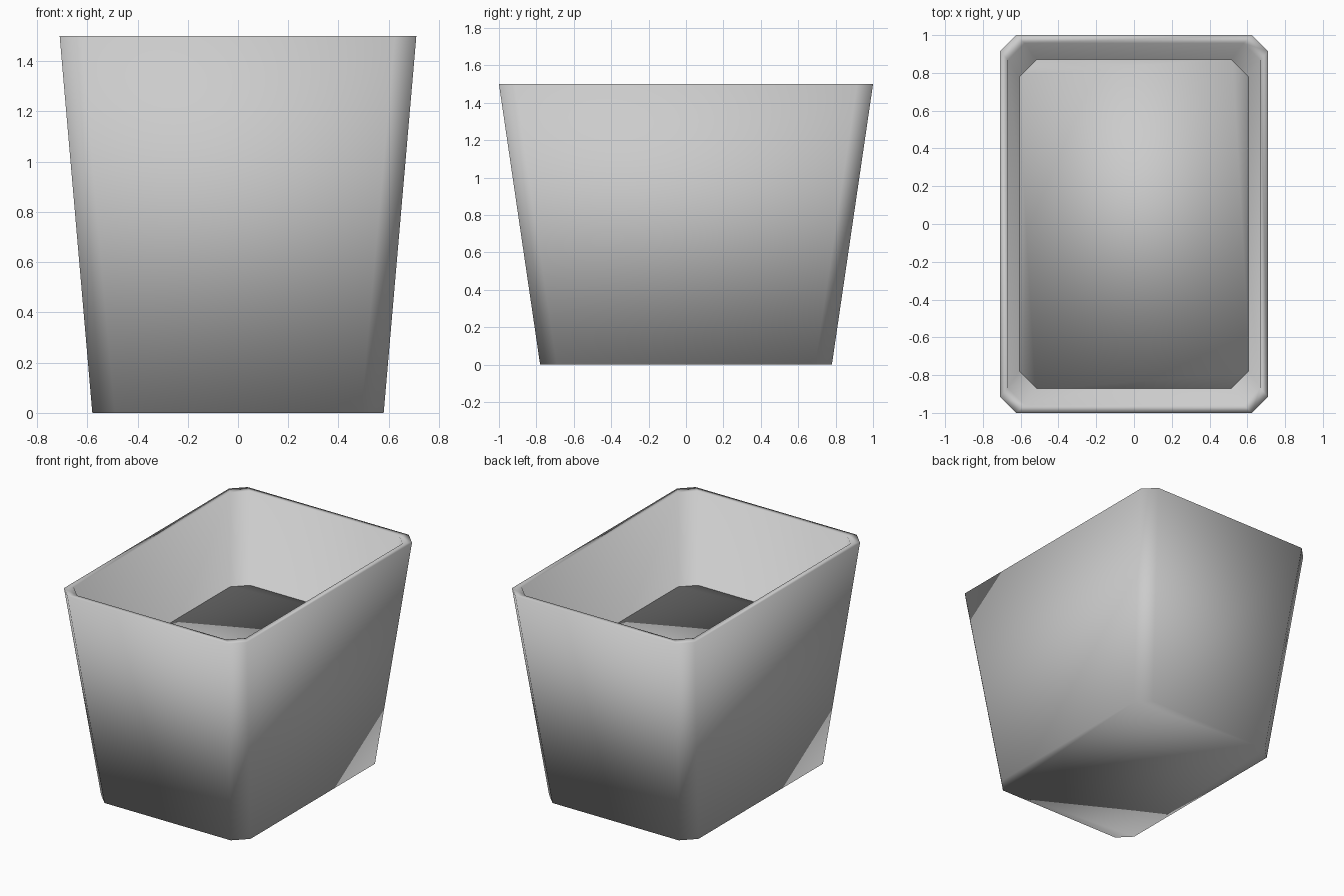
import bpy
import bmesh

cube = bpy.data.objects.get("Cube")
if cube:
    bpy.data.objects.remove(cube, do_unlink=True)

GREY = (0.6, 0.6, 0.6, 1.0)
grey = bpy.data.materials.new("light grey")
grey.use_nodes = True
grey.diffuse_color = GREY
grey.node_tree.nodes["Principled BSDF"].inputs["Base Color"].default_value = GREY


def chamfered_ring(bm, half_x, half_y, z, cut):
    """Rectangle with cut corners, counter-clockwise from above."""
    points = []
    for sx, sy in ((1, 1), (-1, 1), (-1, -1), (1, -1)):
        side = (sx * half_x, sy * (half_y - cut), z)
        end = (sx * (half_x - cut), sy * half_y, z)
        points += [side, end] if sx * sy > 0 else [end, side]
    return [bm.verts.new(p) for p in points]


def build_loft(name, sections):
    """Closed smooth solid joining the sections in order."""
    bm = bmesh.new()
    rings = [chamfered_ring(bm, *section) for section in sections]
    for lower, upper in zip(rings, rings[1:]):
        for i in range(len(lower)):
            j = (i + 1) % len(lower)
            bm.faces.new((lower[i], lower[j], upper[j], upper[i]))
    bm.faces.new(rings[0][::-1])
    bm.faces.new(rings[-1])
    bmesh.ops.recalc_face_normals(bm, faces=bm.faces)
    for face in bm.faces:
        face.smooth = True
    mesh = bpy.data.meshes.new(name)
    bm.to_mesh(mesh)
    bm.free()
    mesh.materials.append(grey)
    obj = bpy.data.objects.new(name, mesh)
    bpy.context.collection.objects.link(obj)
    return obj


# Tapered pot: outer wall, flat rim, inner wall and base
build_loft("pot", [
    (0.58, 0.78, 0.0, 0.09),
    (0.71, 1.0, 1.5, 0.085),
    (0.668, 0.957, 1.5, 0.089),
    (0.523, 0.75, 0.05, 0.095),
])

# Filling block whose edges sit inside the pot wall
build_loft("filling", [
    (0.535, 0.762, 0.06, 0.095),
    (0.615, 0.878, 0.89, 0.093),
])
